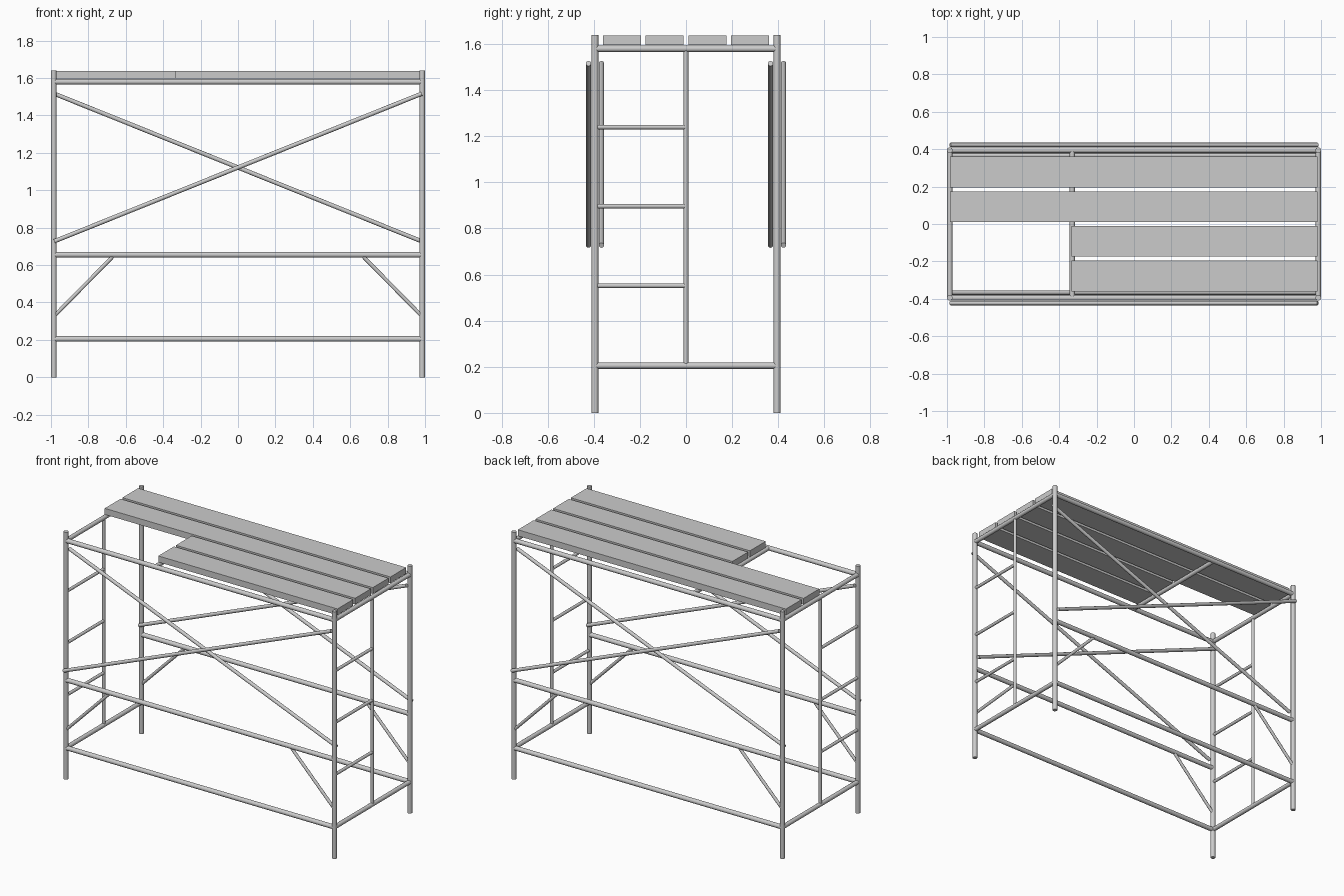
import bpy
from mathutils import Vector

if "Cube" in bpy.data.objects:
    bpy.data.objects.remove(bpy.data.objects["Cube"])

PX, PY = 0.985, 0.395   # post centres


def tube(name, a, b, r, sides=16):
    a, b = Vector(a), Vector(b)
    d = b - a
    bpy.ops.mesh.primitive_cylinder_add(vertices=sides, radius=r, depth=d.length, location=(a + b) / 2)
    o = bpy.context.object
    o.name = name
    o.rotation_euler = d.to_track_quat('Z', 'Y').to_euler()
    bpy.ops.object.shade_smooth_by_angle()
    return o


def box(name, lo, hi):
    lo, hi = Vector(lo), Vector(hi)
    bpy.ops.mesh.primitive_cube_add(size=1, location=(lo + hi) / 2)
    o = bpy.context.object
    o.name = name
    o.scale = hi - lo
    return o


# Corner posts and knee braces
for sx in (-1, 1):
    for sy in (-1, 1):
        x, y = sx * PX, sy * PY
        tube("corner_post", (x, y, 0), (x, y, 1.64), 0.015)
        tube("knee_brace", (x, y, 0.325), (sx * 0.665, y, 0.65), 0.01)

# Long rails
for sy in (-1, 1):
    for z in (0.205, 0.655, 1.58):
        tube("long_rail", (-PX, sy * PY, z), (PX, sy * PY, z), 0.015)

# End frames: cross rails, ladder upright and rungs
for x in (-PX, PX):
    for z in (0.205, 1.58):
        tube("end_rail", (x, -PY, z), (x, PY, z), 0.014)
    tube("ladder_upright", (x, 0, 0.205), (x, 0, 1.58), 0.01)
    for z in (0.552, 0.897, 1.24):
        tube("ladder_rung", (x, -PY, z), (x, 0, z), 0.01)

# Diagonal cross braces, one each side of the posts
for y, s in ((-0.423, 1), (-0.367, -1), (0.367, 1), (0.423, -1)):
    tube("cross_brace", (-s * 0.982, y, 0.727), (s * 0.982, y, 1.516), 0.0115)

# Bearer under the short planks
tube("plank_bearer", (-0.33, -PY, 1.58), (-0.33, PY, 1.58), 0.014)

# Deck planks: two short in front, two full length behind
for i, x0 in enumerate((-0.333, -0.333, -PX, -PX)):
    y0 = -0.36 + i * 0.185
    box("deck_plank", (x0, y0, 1.597), (PX - 0.003, y0 + 0.165, 1.638))
